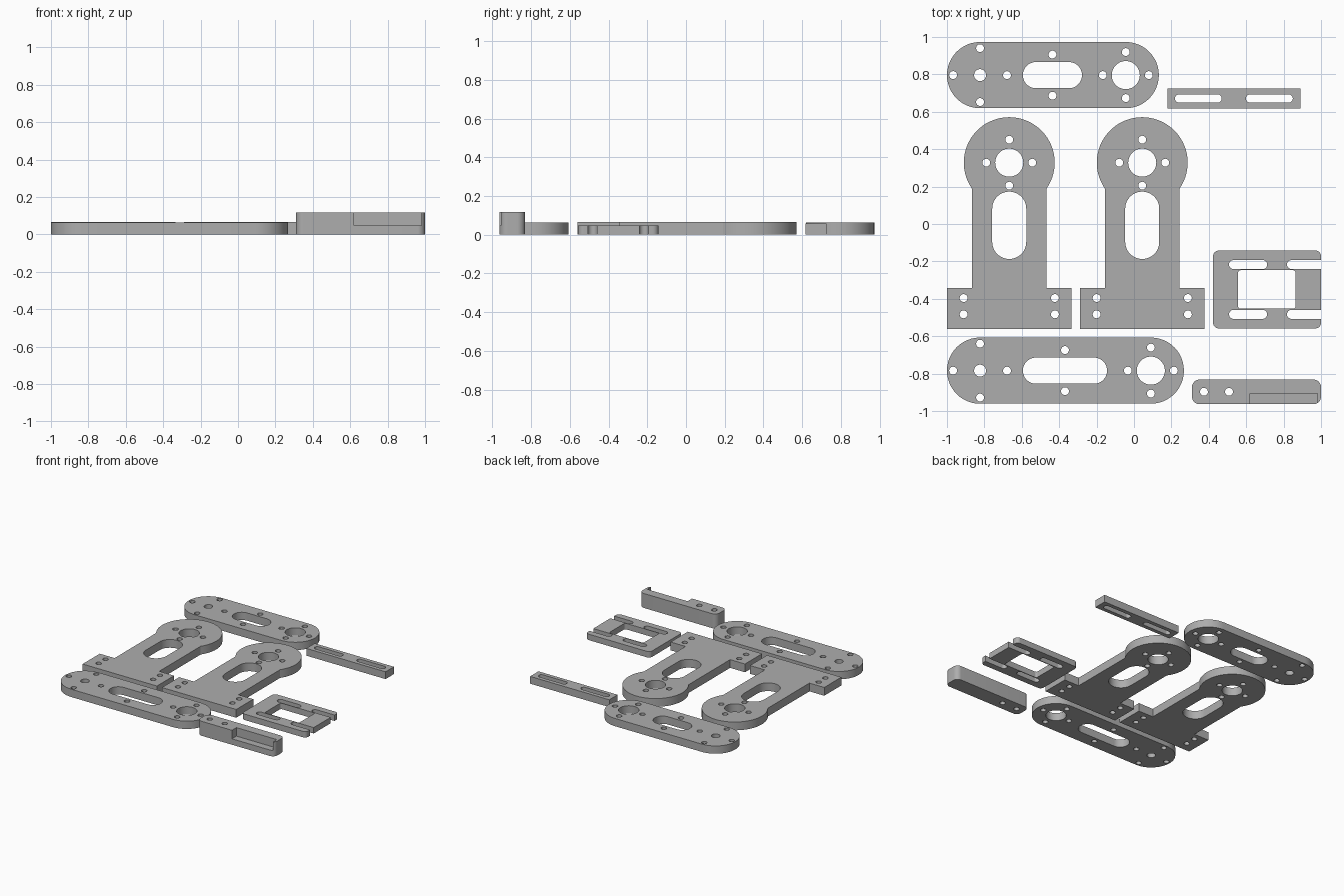
import bpy, bmesh
from math import cos, sin, pi, asin, sqrt

cube = bpy.data.objects.get("Cube")
if cube:
    bpy.data.objects.remove(cube, do_unlink=True)

GREY = (0.42, 0.42, 0.42, 1)
metal = bpy.data.materials.new("plain grey")
metal.use_nodes = True
metal.diffuse_color = GREY
metal.node_tree.nodes["Principled BSDF"].inputs["Base Color"].default_value = GREY


def arc(cx, cy, r, start, end, steps=16):
    return [(cx + r * cos(start + (end - start) * i / steps),
             cy + r * sin(start + (end - start) * i / steps)) for i in range(steps + 1)]


def rounded(cx, cy, w, h, r):
    """Counter-clockwise rounded rectangle, from the right edge round to it again."""
    pts = []
    for q, (sx, sy) in enumerate([(1, 1), (-1, 1), (-1, -1), (1, -1)]):
        pts += arc(cx + sx * (w / 2 - r), cy + sy * (h / 2 - r), r,
                   q * pi / 2, (q + 1) * pi / 2, 12 if r else 1)
    return pts


def box(x0, x1, y0, y1, r=0):
    return rounded((x0 + x1) / 2, (y0 + y1) / 2, x1 - x0, y1 - y0, r)


def circle(cx, cy, r):
    return rounded(cx, cy, 2 * r, 2 * r, r)


def ring(cx, cy, spread, r=0.021):
    """Four small holes around a centre."""
    return [circle(cx + dx * spread, cy + dy * spread, r)
            for dx, dy in [(1, 0), (0, 1), (-1, 0), (0, -1)]]


def plate(name, loops, height, z=0):
    """Extrude an outline and its holes into a closed plate."""
    curve = bpy.data.curves.new(name, 'CURVE')
    curve.dimensions = '2D'
    curve.fill_mode = 'BOTH'
    curve.extrude = height / 2
    for loop in loops:
        pts = [p for i, p in enumerate(loop)
               if abs(p[0] - loop[i - 1][0]) + abs(p[1] - loop[i - 1][1]) > 1e-5]
        spline = curve.splines.new('POLY')
        spline.points.add(len(pts) - 1)
        for point, (x, y) in zip(spline.points, pts):
            point.co = (x, y, 0, 1)
        spline.use_cyclic_u = True
    temp = bpy.data.objects.new(name, curve)
    bpy.context.collection.objects.link(temp)
    bpy.context.view_layer.update()
    mesh = bpy.data.meshes.new_from_object(
        temp.evaluated_get(bpy.context.evaluated_depsgraph_get()))
    bpy.data.objects.remove(temp, do_unlink=True)
    bm = bmesh.new()
    bm.from_mesh(mesh)
    bmesh.ops.remove_doubles(bm, verts=bm.verts, dist=1e-5)
    bmesh.ops.translate(bm, verts=bm.verts, vec=(0, 0, z + height / 2))
    bmesh.ops.recalc_face_normals(bm, faces=bm.faces)
    bm.to_mesh(mesh)
    bm.free()
    mesh.materials.clear()
    mesh.materials.append(metal)
    obj = bpy.data.objects.new(name, mesh)
    bpy.context.collection.objects.link(obj)
    return obj


def finish(obj):
    bpy.ops.object.select_all(action='DESELECT')
    obj.select_set(True)
    bpy.context.view_layer.objects.active = obj
    bpy.ops.object.shade_smooth_by_angle(angle=pi / 6)


# Long links with round ends, a slot and a bearing hole
def link(name, right, cy, slot_end):
    R, slot_start = 0.177, -0.594
    left, bearing, mid = -1 + R, right - R, (slot_start + slot_end) / 2
    loops = [box(-1, right, cy - R, cy + R, R), circle(left, cy, 0.032),
             circle(bearing, cy, 0.075),
             box(slot_start, slot_end, cy - 0.07, cy + 0.07, 0.07)]
    loops += ring(left, cy, 0.144) + ring(bearing, cy, 0.123)
    loops += [circle(mid, cy + s * 0.11, 0.021) for s in (-1, 1)]
    finish(plate(name, loops, 0.063))


link("back_link", 0.133, 0.796, -0.278)
link("front_link", 0.267, -0.784, -0.144)


# Arms with a round head, straight stem and wide foot
def arm(name, cx):
    head_y, R, stem, foot = 0.328, 0.243, 0.2, 0.333
    foot_top, foot_bottom = -0.342, -0.561
    a = asin(sqrt(R * R - stem * stem) / R)
    outline = arc(cx, head_y, R, -a, pi + a, 48)
    outline += [(cx - stem, foot_top), (cx - foot, foot_top), (cx - foot, foot_bottom),
                (cx + foot, foot_bottom), (cx + foot, foot_top), (cx + stem, foot_top)]
    loops = [outline, circle(cx, head_y, 0.075),
             box(cx - 0.091, cx + 0.091, -0.187, 0.173, 0.091)]
    loops += ring(cx, head_y, 0.123)
    loops += [circle(cx + s * 0.244, y, 0.021) for s in (-1, 1) for y in (-0.396, -0.483)]
    finish(plate(name, loops, 0.067))


arm("right_arm", -0.667)
arm("left_arm", 0.044)

# Slotted bar
bar = [box(0.18, 0.89, 0.618, 0.725)]
bar += [box(x, x + 0.25, 0.649, 0.693, 0.022) for x in (0.219, 0.599)]
finish(plate("slotted_bar", bar, 0.059))

# Mounting frame with a window, two closed slots and two open slots
mid_y, half = -0.35, 0.024
outline = box(0.423, 1, -0.558, -0.142, 0.03)
frame = [outline, box(0.556, 0.864, mid_y - 0.103, mid_y + 0.103, 0.015)]
for y in (mid_y - 0.133, mid_y + 0.133):
    outline += [(1, y - half)] + arc(0.842, y, half, 1.5 * pi, pi / 2) + [(1, y + half)]
    frame.append(box(0.508, 0.712, y - half, y + half, half))
finish(plate("mounting_frame", frame, 0.048))

# Tall bracket with a recess cut into its front
bracket = plate("bracket", [box(0.31, 1, -0.963, -0.832, 0.04),
                            circle(0.374, -0.897, 0.021),
                            circle(0.508, -0.897, 0.021)], 0.117)
cutter = plate("recess_cutter", [box(0.62, 0.982, -1.1, -0.906)], 0.2, 0.048)
cutter.hide_render = True
cut = bracket.modifiers.new("recess", 'BOOLEAN')
cut.operation = 'DIFFERENCE'
cut.solver = 'EXACT'
cut.object = cutter
bpy.context.view_layer.objects.active = bracket
bpy.ops.object.modifier_apply(modifier=cut.name)
bpy.data.objects.remove(cutter, do_unlink=True)
finish(bracket)
